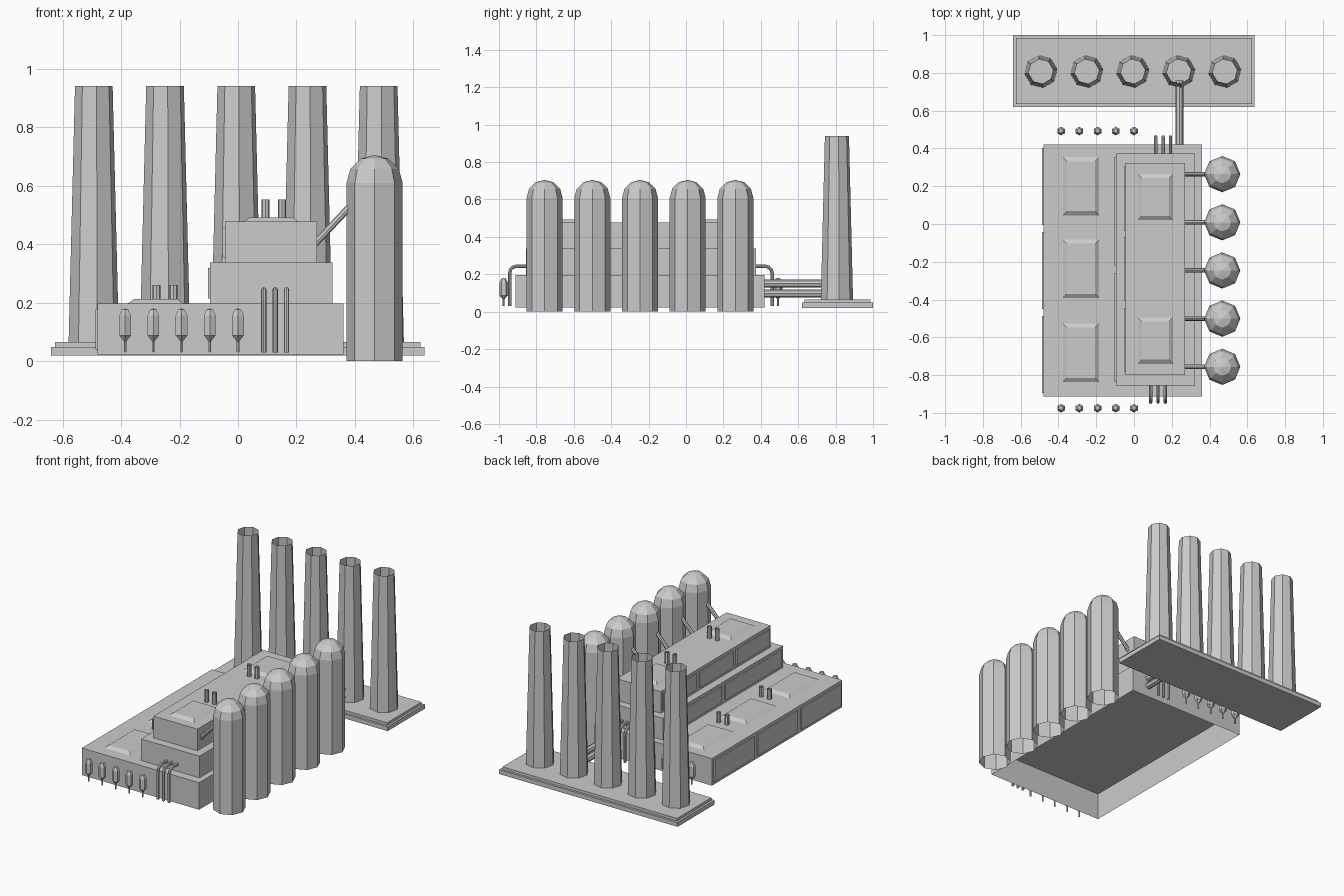
import bpy, bmesh, math
from mathutils import Vector

if "Cube" in bpy.data.objects:
    bpy.data.objects.remove(bpy.data.objects["Cube"])

grey = bpy.data.materials.new("concrete_grey")
grey.diffuse_color = (0.6, 0.6, 0.6, 1)
grey.use_nodes = True
grey.node_tree.nodes["Principled BSDF"].inputs["Base Color"].default_value = grey.diffuse_color


def finish(name, bm):
    bmesh.ops.recalc_face_normals(bm, faces=bm.faces)
    me = bpy.data.meshes.new(name)
    bm.to_mesh(me)
    bm.free()
    me.materials.append(grey)
    ob = bpy.data.objects.new(name, me)
    bpy.context.collection.objects.link(ob)
    return ob


def slab(name, x, y, z, inset=0.0, bottom=False):
    """Box over the given ranges; the top can be drawn in, the bottom left open."""
    bm = bmesh.new()
    lo, hi = [[bm.verts.new((cx, cy, h)) for cx, cy in (
        (x[0] + i, y[0] + i), (x[1] - i, y[0] + i), (x[1] - i, y[1] - i), (x[0] + i, y[1] - i))]
        for h, i in ((z[0], 0), (z[1], inset))]
    bm.faces.new(hi)
    if bottom:
        bm.faces.new(lo[::-1])
    for k in range(4):
        n = (k + 1) % 4
        bm.faces.new((lo[k], lo[n], hi[n], hi[k]))
    return finish(name, bm)


def lathe(name, profile, sides, at, phase=0.0):
    """Turn (radius, height) pairs into a faceted round part; ends stay open unless radius is 0."""
    bm = bmesh.new()
    rings = []
    for r, h in profile:
        n = sides if r > 0 else 1
        rings.append([bm.verts.new((at[0] + r * math.cos(phase + math.tau * k / sides),
                                    at[1] + r * math.sin(phase + math.tau * k / sides), h))
                      for k in range(n)])
    for a, b in zip(rings, rings[1:]):
        for k in range(sides):
            n = (k + 1) % sides
            quad = [a[k % len(a)], a[n % len(a)], b[n % len(b)], b[k % len(b)]]
            bm.faces.new(list(dict.fromkeys(quad)))
    return finish(name, bm)


def pipe(name, points, radius, sides=8):
    """Faceted pipe along a path lying in one vertical plane."""
    pts = [Vector(p) for p in points]
    dirs = [(b - a).normalized() for a, b in zip(pts, pts[1:])]
    d0 = dirs[0]
    side = Vector((1, 0, 0)) if abs(d0.x) < 0.01 else Vector((0, 1, 0))
    bm = bmesh.new()
    rings = []
    for i, p in enumerate(pts):
        t = (dirs[max(i - 1, 0)] + dirs[min(i, len(dirs) - 1)]).normalized()
        up = side.cross(t)
        rings.append([bm.verts.new(p + radius * (side * math.cos(math.tau * k / sides)
                                                 + up * math.sin(math.tau * k / sides)))
                      for k in range(sides)])
    for a, b in zip(rings, rings[1:]):
        for k in range(sides):
            n = (k + 1) % sides
            bm.faces.new((a[k], a[n], b[n], b[k]))
    return finish(name, bm)


# Three stacked building tiers with raised panels along the left walls
tiers = (("lower_hall", (-0.48, 0.36), (-0.912, 0.42), (0.022, 0.197), 3),
         ("middle_hall", (-0.095, 0.323), (-0.855, 0.373), (0.197, 0.337), 2),
         ("upper_hall", (-0.045, 0.27), (-0.8, 0.322), (0.337, 0.477), 3))
for name, x, y, z, count in tiers:
    slab(name, x, y, z)
    step = (y[1] - y[0]) / count
    for i in range(count):
        slab(name + "_wall_panel", (x[0] - 0.008, x[0]),
             (y[0] + i * step + 0.018, y[0] + (i + 1) * step - 0.018),
             (z[0] + 0.018, z[1] - 0.018), bottom=True)

# Raised roof hatches
for y0, y1 in ((0.046, 0.354), (-0.392, -0.082), (-0.836, -0.526)):
    slab("lower_roof_hatch", (-0.377, -0.185), (y0, y1), (0.197, 0.212), 0.022)
for y0, y1 in ((0.02, 0.265), (-0.74, -0.494)):
    slab("upper_roof_hatch", (0.02, 0.207), (y0, y1), (0.477, 0.492), 0.022)

# Pairs of open roof tubes between the hatches
for y in (-0.02, -0.455):
    for x, z in ((-0.279, 0.197), (-0.221, 0.197), (0.094, 0.477), (0.15, 0.477)):
        lathe("roof_tube", [(0.014, z), (0.014, z + 0.075 if z > 0.3 else z + 0.064)], 8, (x, y))

# Domed silos with slanted feed pipes
dome = [(0.096 * math.cos(a), 0.609 + 0.096 * math.sin(a))
        for a in (0, math.pi / 6, math.pi / 3)]
for i in range(5):
    y = -0.756 + i * 0.255
    lathe("silo", [(0.096, 0.0)] + dome + [(0, 0.705)], 8, (0.467, y))
    pipe("silo_feed_pipe", [(0.255, y, 0.393), (0.42, y, 0.568)], 0.012)

# Chimneys on a stepped plinth
slab("plinth_base", (-0.64, 0.638), (0.62, 1.0), (0.02, 0.048), bottom=True)
slab("plinth_top", (-0.626, 0.624), (0.634, 0.986), (0.048, 0.065))
for i in range(5):
    lathe("chimney", [(0.087, 0.065), (0.065, 0.94)], 8, (-0.493 + i * 0.2435, 0.807), math.radians(8))

# Ducts from the lower hall to one chimney
for z in (0.097, 0.15):
    pipe("chimney_duct", [(0.24, 0.40, z), (0.24, 0.76, z)], 0.021)

# Hanging vessels in front of and behind the lower hall
for i in range(5):
    for y in (-0.975, 0.492):
        lathe("hanging_vessel", [(0, 0.03), (0.005, 0.032), (0.005, 0.068), (0.023, 0.088),
                                 (0.023, 0.156), (0.012, 0.177), (0, 0.18)], 6,
              (-0.386 + i * 0.0965, y), math.pi / 6)

# Bent drain pipes leaving the middle hall at both ends
for wall, out, x0 in ((-0.855, -1, 0.088), (0.373, 1, 0.115)):
    for i in range(3):
        x = x0 + i * 0.039
        path = [(0, 0.244), (0.05, 0.244), (0.07, 0.238), (0.083, 0.225), (0.088, 0.205), (0.088, 0.03)]
        pipe("drain_pipe", [(x, wall + out * d, z) for d, z in path], 0.009)
